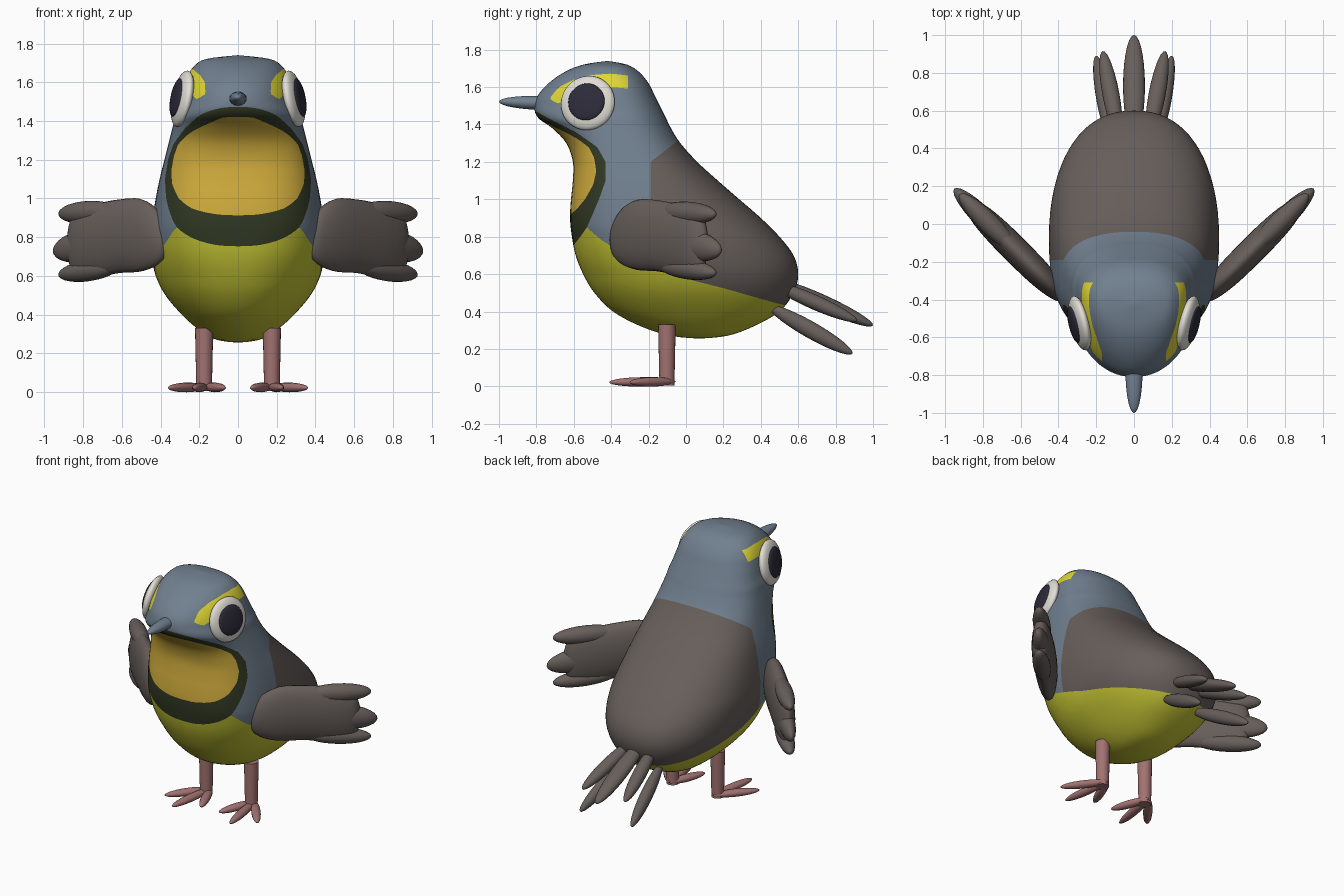
import bpy, bmesh, math
from mathutils import Vector, Matrix

if "Cube" in bpy.data.objects:
    bpy.data.objects.remove(bpy.data.objects["Cube"])

COLORS = {
    "slate_blue": (0.165, 0.215, 0.275), "feather_brown": (0.135, 0.113, 0.104),
    "belly_yellow": (0.55, 0.55, 0.035), "throat_gold": (0.66, 0.43, 0.047),
    "bib_green_black": (0.032, 0.042, 0.018), "brow_yellow": (0.74, 0.68, 0.035),
    "leg_pink": (0.36, 0.17, 0.165), "eye_white": (0.75, 0.73, 0.67),
    "pupil_dark": (0.027, 0.024, 0.042)}
MATS = {}
for cname, rgb in COLORS.items():
    MATS[cname] = bpy.data.materials.new(cname)
    MATS[cname].diffuse_color = (*rgb, 1)


def finish(name, bm, mats):
    bmesh.ops.recalc_face_normals(bm, faces=bm.faces)
    me = bpy.data.meshes.new(name)
    bm.to_mesh(me)
    bm.free()
    for m in mats:
        me.materials.append(MATS[m])
    me.polygons.foreach_set("use_smooth", [True] * len(me.polygons))
    ob = bpy.data.objects.new(name, me)
    bpy.context.collection.objects.link(ob)
    return ob


def lerp(table, t):
    """Piecewise linear lookup, constant beyond both ends."""
    if t <= table[0][0]:
        return table[0][1]
    for (a, p), (b, q) in zip(table, table[1:]):
        if t <= b:
            return p + (q - p) * (t - a) / (b - a)
    return table[-1][1]


def smooth_rows(rows, steps):
    """Catmull-Rom curve through rows of numbers."""
    out = []
    for i in range(len(rows) - 1):
        quad = [rows[max(i - 1, 0)], rows[i], rows[i + 1], rows[min(i + 2, len(rows) - 1)]]
        for k in range(steps):
            t = k / steps
            out.append([0.5 * (2 * b + (c - a) * t + (2 * a - 5 * b + 4 * c - d) * t * t
                               + (3 * b - a - 3 * c + d) * t ** 3) for a, b, c, d in zip(*quad)])
    return out + [list(rows[-1])]


def loft(rings):
    bm = bmesh.new()
    grid = [[bm.verts.new(p) for p in ring] for ring in rings]
    n = len(rings[0])
    for r0, r1 in zip(grid, grid[1:]):
        for j in range(n):
            bm.faces.new((r0[j], r0[(j + 1) % n], r1[(j + 1) % n], r1[j]))
    bmesh.ops.remove_doubles(bm, verts=bm.verts, dist=1e-5)
    return bm


def cut(bm, f):
    """Cut the surface along the line where f is zero."""
    val = {v: f(v.co) for v in bm.verts}
    line = [v for v in val if abs(val[v]) < 1e-4]
    for e in list(bm.edges):
        a, b = e.verts
        if val[a] * val[b] < 0 and min(abs(val[a]), abs(val[b])) >= 1e-4:
            line.append(bmesh.utils.edge_split(e, a, val[a] / (val[a] - val[b]))[1])
    if line:
        bmesh.ops.connect_verts(bm, verts=line)


def cigar(name, a, b, width, thick, mat, seg=20):
    """Long rounded ellipsoid from a to b."""
    a, b = Vector(a), Vector(b)
    bm = bmesh.new()
    bmesh.ops.create_uvsphere(bm, u_segments=seg, v_segments=14, radius=1)
    # poles along the length
    bm.transform(Matrix.Rotation(math.pi / 2, 4, 'X'))
    rot = (b - a).to_track_quat('Y', 'Z').to_matrix().to_4x4()
    bm.transform(Matrix.Translation((a + b) / 2) @ rot
                 @ Matrix.Diagonal((width, (b - a).length / 2, thick, 1)))
    return finish(name, bm, [mat])


# Body: height, front, back, half width
BODY = [(.255, .07, .07, 0), (.27, -.08, .22, .11), (.32, -.24, .36, .20), (.40, -.39, .50, .29),
        (.50, -.49, .575, .375), (.60, -.55, .60, .425), (.70, -.59, .575, .445),
        (.80, -.61, .50, .45), (.90, -.62, .40, .44), (1.0, -.615, .285, .425),
        (1.1, -.605, .17, .405), (1.2, -.605, .06, .38), (1.3, -.64, -.03, .355),
        (1.38, -.715, -.08, .335), (1.43, -.785, -.105, .325), (1.48, -.81, -.13, .308),
        (1.55, -.795, -.165, .29), (1.62, -.735, -.20, .268), (1.68, -.65, -.25, .23),
        (1.72, -.55, -.315, .165), (1.74, -.42, -.42, 0)]
MIDDLE = [(.27, .07), (.5, 0), (.8, -.08), (1.0, -.18), (1.2, -.27), (1.4, -.34), (1.6, -.39), (1.74, -.42)]
SQUARE = [(.26, 2), (.6, 2.2), (.85, 2.7), (1.2, 2.8), (1.4, 2.6), (1.5, 2.1), (1.6, 2)]

rings = []
for z, front, back, w in smooth_rows(BODY, 4):
    mid = min(max(lerp(MIDDLE, z), front), back)
    ring = []
    for j in range(72):
        t = 2 * math.pi * j / 72
        s, c = math.sin(t), math.cos(t)
        p = 2 / (lerp(SQUARE, z) if c > 0 else 2.3)
        reach = (front if c > 0 else back) - mid
        ring.append((math.copysign(abs(s) ** p, s) * w, mid + reach * abs(c) ** p, z))
    rings.append(ring)
body = loft(rings)

# Colour borders on the body
BIB = [(.74, -.612), (.76, -.597), (.80, -.565), (.85, -.53), (1.0, -.465), (1.1, -.43), (1.2, -.43),
       (1.28, -.475), (1.36, -.59), (1.42, -.71), (1.485, -.83)]
THROAT = [(.91, -.63), (.94, -.59), (1.0, -.54), (1.08, -.495), (1.15, -.48), (1.22, -.49),
          (1.28, -.52), (1.33, -.59), (1.37, -.67), (1.42, -.77), (1.44, -.83)]
BACK = [(1.2, -.19), (1.32, -.035), (1.4, .05)]
BELLY = [(-.62, .95), (-.53, .85), (-.45, .78), (-.3, .69), (-.19, .645), (0, .575), (.2, .525), (.5, .44), (.6, .42)]
BROW_TOP = [(-.73, 1.54), (-.68, 1.60), (-.6, 1.64), (-.5, 1.665), (-.4, 1.672), (-.31, 1.662)]
BROW_LOW = [(-.73, 1.54), (-.69, 1.51), (-.6, 1.55), (-.4, 1.60), (-.31, 1.592)]
bib = lambda p: p.y - lerp(BIB, p.z)
throat = lambda p: p.y - lerp(THROAT, p.z)
mantle = lambda p: lerp(BACK, p.z) - p.y
belly = lambda p: p.z - lerp(BELLY, p.y)
brow_top = lambda p: p.z - lerp(BROW_TOP, p.y)
brow_low = lambda p: lerp(BROW_LOW, p.y) - p.z
brow_end = lambda p: p.y + .31
for border in (bib, throat, mantle, belly, brow_top, brow_low, brow_end):
    cut(body, border)
body_mats = ["slate_blue", "feather_brown", "belly_yellow", "throat_gold", "bib_green_black", "brow_yellow"]
for f in body.faces:
    p = f.calc_center_median()
    if throat(p) < 0:
        f.material_index = 3
    elif bib(p) < 0:
        f.material_index = 4
    elif max(brow_top(p), brow_low(p), brow_end(p)) < 0 and p.y > -.73:
        f.material_index = 5
    elif belly(p) < 0:
        f.material_index = 2
    elif mantle(p) < 0:
        f.material_index = 1
finish("body", body, body_mats)

# Beak
cigar("beak", (0, -.56, 1.508), (0, -1.0, 1.522), .045, .037, "slate_blue")

# Wing: distance along, middle height, half height, half thickness
WING = [(0, .78, 0, 0), (.025, .785, .085, .035), (.09, .80, .15, .055), (.2, .81, .188, .068),
        (.35, .805, .19, .072), (.5, .785, .19, .07), (.62, .77, .178, .06), (.69, .765, .14, .04), (.73, .765, 0, 0)]
# Wing tip feathers: root height, tip distance, tip height, half height
TIPS = [(.935, .79, .92, .06), (.79, .83, .725, .085), (.65, .79, .605, .055)]

for s, side in ((1, "right"), (-1, "left")):
    def on_wing(u, n, z):
        return (s * (.365 + .707 * (u + n)), -.40 + .707 * (u - n), z)
    rings = [[on_wing(u, th * math.cos(k * math.pi / 14), zc + hh * math.sin(k * math.pi / 14))
              for k in range(28)] for u, zc, hh, th in smooth_rows(WING, 4)]
    finish("wing_" + side, loft(rings), ["feather_brown"])
    for i, (z0, u1, z1, hh) in enumerate(TIPS):
        cigar(f"wing_feather_{side}_{i}", on_wing(.36, 0, z0), on_wing(u1, 0, z1), .055, hh, "feather_brown")

    # Eye with pupil
    normal = Vector((s, -.24, .2)).normalized()
    centre = Vector((s * .287, -.525, 1.515))
    cigar("eye_" + side, centre - normal * .045, centre + normal * .045, .148, .148, "eye_white", 36)
    pupil = centre + normal * .033
    cigar("pupil_" + side, pupil - normal * .02, pupil + normal * .02, .1, .1, "pupil_dark", 36)

    # Leg and toes
    bm = bmesh.new()
    bmesh.ops.create_cone(bm, cap_ends=True, segments=20, radius1=.04, radius2=.047, depth=.325,
                          matrix=Matrix.Translation((s * .175, -.102, .1675)))
    finish("leg_" + side, bm, ["leg_pink"])
    bpy.context.view_layer.objects.active = bpy.data.objects["leg_" + side]
    bpy.data.objects["leg_" + side].select_set(True)
    bpy.ops.object.shade_smooth_by_angle()
    bpy.ops.object.select_all(action='DESELECT')
    for i, (x, y) in enumerate(((.07, -.31), (.225, -.41), (.36, -.30))):
        cigar(f"toe_{side}_{i}", (s * .17, -.058, .026), (s * x, y, .022), .03, .025, "leg_pink", 14)

    # Side tail feathers
    cigar("tail_upper_" + side, (s * .08, .46, .55), (s * .165, .915, .35), .045, .04, "feather_brown")
    cigar("tail_lower_" + side, (s * .12, .44, .43), (s * .2, .89, .175), .04, .045, "feather_brown")

# Middle tail feather
cigar("tail_middle", (0, .46, .57), (0, 1.0, .325), .058, .042, "feather_brown")

for m in bpy.data.materials:
    if m.users and not m.is_grease_pencil:
        m.use_nodes = True
        m.node_tree.nodes["Principled BSDF"].inputs["Base Color"].default_value = m.diffuse_color
